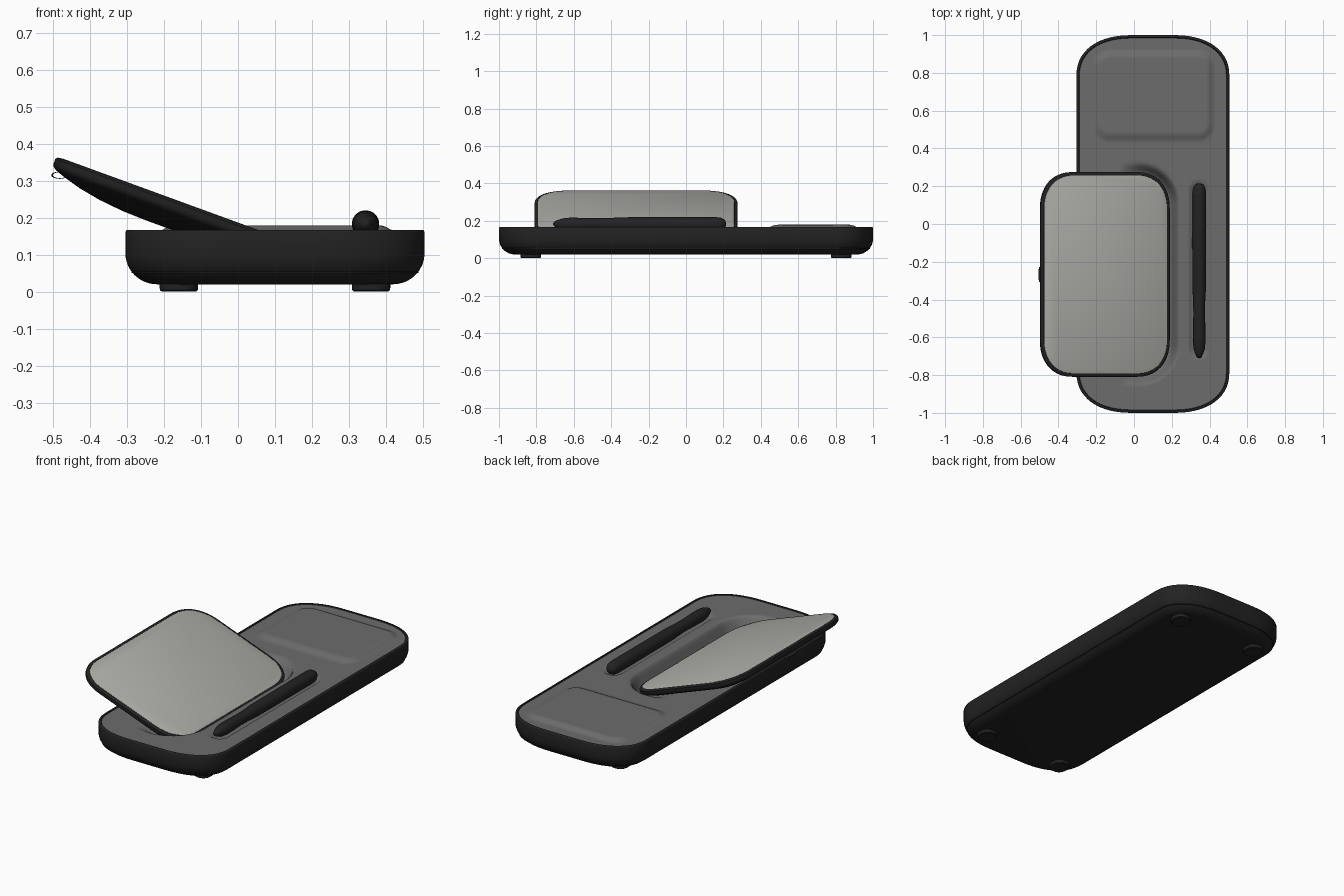
import bpy, bmesh, math
from mathutils import Matrix

if "Cube" in bpy.data.objects:
    bpy.data.objects.remove(bpy.data.objects["Cube"])


def material(name, c):
    m = bpy.data.materials.new(name)
    m.diffuse_color = (*c, 1)
    m.use_nodes = True
    m.node_tree.nodes["Principled BSDF"].inputs["Base Color"].default_value = m.diffuse_color
    return m


DARK = material("dark_rubber", (0.016, 0.016, 0.016))
GREY = material("mid_grey", (0.15, 0.15, 0.15))
LIGHT = material("light_grey", (0.43, 0.43, 0.40))


def finish(bm, name, mat, matrix=None, angle=35):
    bmesh.ops.recalc_face_normals(bm, faces=bm.faces)
    me = bpy.data.meshes.new(name)
    bm.to_mesh(me)
    bm.free()
    ob = bpy.data.objects.new(name, me)
    bpy.context.collection.objects.link(ob)
    me.materials.append(mat)
    if matrix:
        ob.matrix_world = matrix
    bpy.ops.object.select_all(action='DESELECT')
    ob.select_set(True)
    bpy.context.view_layer.objects.active = ob
    bpy.ops.object.shade_smooth_by_angle(angle=math.radians(angle))
    return ob


def outline(hx, hy, rx, ry, n=2.3, seg=14):
    pts = []
    for q, (sx, sy) in enumerate(((1, 1), (-1, 1), (-1, -1), (1, -1))):
        for i in range(seg + 1):
            t = math.pi / 2 * i / seg
            if q % 2:
                t = math.pi / 2 - t
            c, s = max(math.cos(t), 0) ** (2 / n), max(math.sin(t), 0) ** (2 / n)
            pts.append((sx * (hx - rx + rx * c), sy * (hy - ry + ry * s)))
    return pts


def loft(name, mat, dims, profile, matrix=None):
    """Stack inset copies of a rounded outline; profile is (inset, z)."""
    hx, hy, rx, ry = dims
    bm = bmesh.new()
    rings = []
    for d, z in profile:
        o = outline(hx - d, hy - d, max(rx - d, .03), max(ry - d, .03))
        rings.append([bm.verts.new((x, y, z)) for x, y in o])
    for a, b in zip(rings, rings[1:]):
        for i in range(len(a)):
            j = (i + 1) % len(a)
            bm.faces.new((a[i], a[j], b[j], b[i]))
    bm.faces.new(rings[0])
    bm.faces.new(rings[-1])
    return finish(bm, name, mat, matrix)


def smooth(a, b, x):
    t = min(1, max(0, (x - a) / (b - a)))
    return t * t * (3 - 2 * t)


def box_dist(x, y, cx, cy, hx, hy, r):
    qx, qy = abs(x - cx) - hx + r, abs(y - cy) - hy + r
    return math.hypot(max(qx, 0), max(qy, 0)) + min(max(qx, qy), 0) - r


# Base shell: rounded underside, thin rim, open well for the tray
BASE = (.405, 1.0, .30, .22)
under = [(.085 - .085 * math.sin(t), .105 - .085 * math.cos(t))
         for t in (math.pi / 2 * i / 8 for i in range(9))]
loft("base_shell", DARK, BASE,
     under + [(0, .160), (.002, .165), (.005, .167), (.013, .167), (.016, .163), (.017, .05)],
     Matrix.Translation((.1, 0, 0)))

# Plate plane: height of the tilted top face at a given x
SLOPE = .365


def plane_z(x):
    return .186 - SLOPE * x


# Tray surface: raised pad, recess under the plate, groove for the pen
def tray_z(x, y):
    z = .163
    z += .016 * smooth(.02, -.025, box_dist(x, y, .105, .68, .305, .225, .07))
    recess = min(0, plane_z(x) - .05 - z)
    z += recess * smooth(.05, -.008, box_dist(x, y, -.155, -.267, .345, .542, .17))
    z -= .012 * smooth(.055, .035, math.hypot(x - .345, y - min(.17, max(-.66, y))))
    return z


bm = bmesh.new()
hx, hy, rx, ry, n = .390, .985, .285, .205, 2.3
ROWS, COLS = 180, 90
grid = []
for i in range(ROWS + 1):
    y = hy * math.sin(math.pi / 2 * (2 * i / ROWS - 1))
    t = min(1, max(0, (abs(y) - hy + ry) / ry))
    w = hx - rx + rx * (1 - t ** n) ** (1 / n)
    row = []
    for j in range(COLS + 1):
        x = .1 + w * (2 * j / COLS - 1)
        row.append(bm.verts.new((x, y, tray_z(x, y))))
    grid.append(row)
for a, b in zip(grid, grid[1:]):
    for j in range(COLS):
        bm.faces.new((a[j], a[j + 1], b[j + 1], b[j]))
finish(bm, "tray_surface", GREY, angle=60)

# Tilted plate: dark bellied frame with a flush light panel
tilt = Matrix.Translation((-.15, -.267, plane_z(-.15))) @ Matrix.Rotation(math.atan(SLOPE), 4, 'Y')
PLATE = (.364, .542, .19, .20)
loft("plate_frame", DARK, PLATE,
     [(.29, -.079), (.22, -.077), (.15, -.070), (.09, -.059), (.04, -.045), (.012, -.035),
      (.003, -.028), (0, -.02), (0, -.007), (.004, -.002), (.010, 0), (.017, 0), (.018, -.006)],
     tilt)
loft("plate_panel", LIGHT, PLATE, [(.018, -.006), (.018, 0), (.020, .001)], tilt)

# Small pull loop under the raised edge of the plate
bpy.ops.mesh.primitive_torus_add(major_radius=.021, minor_radius=.002, major_segments=32,
                                 minor_segments=8, location=(-.482, -.267, .315),
                                 rotation=(math.pi / 2, 0, 0))
loop = bpy.context.object
loop.name = "pull_loop"
loop.scale = (1, .42, 20)
loop.data.materials.append(DARK)
bpy.ops.object.shade_smooth_by_angle()

# Pen: turned profile lying along y
pen = [(-.71, .004), (-.705, .012), (-.69, .02), (-.66, .030), (-.62, .034), (-.55, .033),
       (-.48, .031), (-.41, .032), (-.34, .036), (0, .037), (.16, .037), (.19, .033),
       (.208, .022), (.215, .006)]
bm = bmesh.new()
rings = [[bm.verts.new((r * math.cos(k * math.pi / 16), y, r * math.sin(k * math.pi / 16)))
          for k in range(32)] for y, r in pen]
for a, b in zip(rings, rings[1:]):
    for k in range(32):
        bm.faces.new((a[k], a[(k + 1) % 32], b[(k + 1) % 32], b[k]))
bm.faces.new(rings[0])
bm.faces.new(rings[-1])
finish(bm, "pen", DARK, Matrix.Translation((.345, 0, .183)), 50)

# Four round feet
for i, (x, y) in enumerate(((-.16, -.83), (-.16, .83), (.36, -.83), (.36, .83))):
    loft(f"foot_{i + 1}", DARK, (.052, .055, .052, .055),
         [(.006, 0), (.001, .004), (0, .01), (0, .035)], Matrix.Translation((x, y, 0)))
